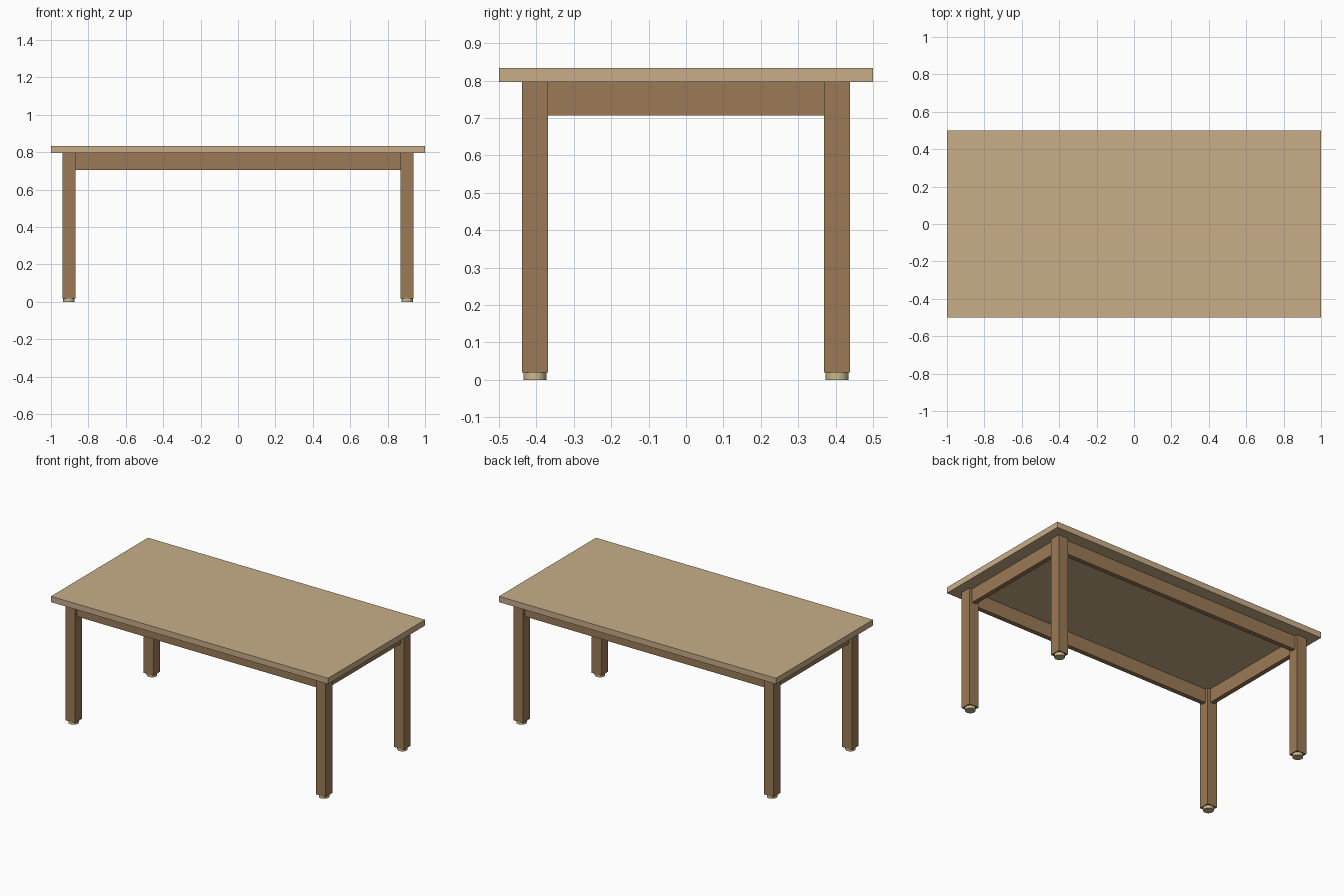
import bpy

if "Cube" in bpy.data.objects:
    bpy.data.objects.remove(bpy.data.objects["Cube"])

TOP_Z, LEG_TOP, FOOT_H = 0.834, 0.796, 0.019
LEG_X, LEG_Y, LEG_W = 0.904, 0.404, 0.07
APRON_BOTTOM, APRON_T = 0.706, 0.03


def material(name, rgb):
    m = bpy.data.materials.new(name)
    m.diffuse_color = (*rgb, 1)
    m.use_nodes = True
    m.node_tree.nodes["Principled BSDF"].inputs["Base Color"].default_value = m.diffuse_color
    return m


light_wood = material("light_wood", (0.58, 0.42, 0.25))
dark_wood = material("dark_wood", (0.33, 0.195, 0.095))
pale_pad = material("pale_pad", (0.60, 0.48, 0.27))


def box(name, x, y, z0, z1, w, d, mat):
    bpy.ops.mesh.primitive_cube_add(size=1, location=(x, y, (z0 + z1) / 2))
    ob = bpy.context.object
    ob.name = name
    ob.scale = (w, d, z1 - z0)
    bpy.ops.object.transform_apply(location=False, rotation=False, scale=True)
    ob.data.materials.append(mat)
    return ob


# Table top
box("table_top", 0, 0, LEG_TOP, TOP_Z, 2, 1, light_wood)

# Legs with round feet
for sx, side in ((-1, "left"), (1, "right")):
    for sy, end in ((-1, "front"), (1, "back")):
        x, y = sx * LEG_X, sy * LEG_Y
        box(f"{end}_{side}_leg", x, y, FOOT_H, LEG_TOP, LEG_W, LEG_W, dark_wood)
        bpy.ops.mesh.primitive_cylinder_add(
            vertices=24, radius=0.031, depth=FOOT_H, location=(x, y, FOOT_H / 2))
        foot = bpy.context.object
        foot.name = f"{end}_{side}_foot"
        foot.data.materials.append(pale_pad)
        bpy.ops.object.shade_smooth_by_angle()

# Aprons running between the legs
for s, end, side in ((-1, "front", "left"), (1, "back", "right")):
    box(f"{end}_apron", 0, s * LEG_Y, APRON_BOTTOM, LEG_TOP,
        2 * LEG_X - LEG_W, APRON_T, dark_wood)
    box(f"{side}_apron", s * LEG_X, 0, APRON_BOTTOM, LEG_TOP,
        APRON_T, 2 * LEG_Y - LEG_W, dark_wood)
